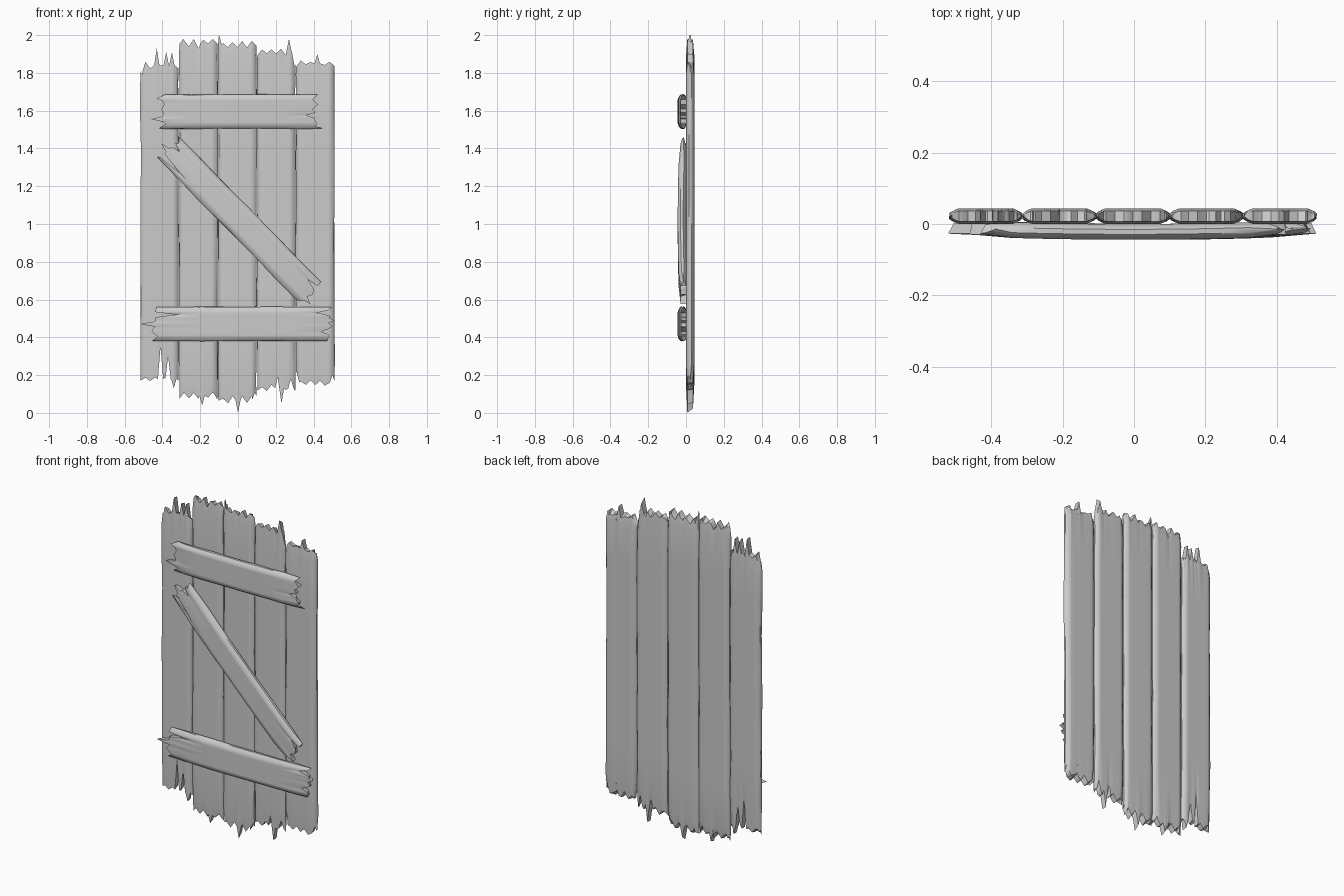
import bpy, bmesh, math, random
from mathutils import Vector

random.seed(4)
cube = bpy.data.objects.get("Cube")
if cube:
    bpy.data.objects.remove(cube)

wood = bpy.data.materials.new("grey_wood")
wood.use_nodes = True
GREY = (0.6, 0.6, 0.6, 1)
wood.diffuse_color = GREY
wood.node_tree.nodes["Principled BSDF"].inputs["Base Color"].default_value = GREY

THICKNESS = 0.044
STEPS = 7


def broken_end(left, right, base, spikes):
    """Ragged outline: a zigzag around the base, with spikes or notches (across, tip)."""
    count = round((right - left) / 2.6)
    points = []
    for i in range(count + 1):
        v = left + (right - left) * i / count
        if all(abs(v - s) > 1.7 for s, tip in spikes):
            zigzag = 1 if i % 2 else -1
            points.append((v, base + zigzag * random.uniform(0.5, 2)))
    for s, tip in spikes:
        points.append((s, tip))
        for shoulder in (s - 1.4, s + 1.4):
            if all(abs(shoulder - other) > 1.2 for other, t in spikes):
                points.append((shoulder, base))
    return sorted(points)


def sample(points, v):
    """Height of a broken end at v across the board."""
    if v <= points[0][0]:
        return points[0][1]
    for (a, p), (b, q) in zip(points, points[1:]):
        if v <= b:
            return p + (q - p) * (v - a) / (b - a)
    return points[-1][1]


def board(name, origin, along, across, span, low, high, front_y, bow=0.0):
    """Rounded board with splintered ends; measures across and along are in hundredths."""
    left, right = span
    low = broken_end(left, right, *low)
    high = broken_end(left, right, *high)
    cols = {p[0] for p in low + high if left <= p[0] <= right}
    for inset in (0, 0.5, 1.2, 3):
        cols |= {left + inset, right - inset}
    cols = sorted(cols)
    inner_low = max(p[1] for p in low) + 4
    inner_high = min(p[1] for p in high) - 4
    bm = bmesh.new()

    def face_grid(y_face, inward, jitter):
        grid = []
        for r in range(STEPS + 3):
            t = r / (STEPS + 2)
            end = r in (0, STEPS + 2)
            wobble = random.uniform(-0.3, 0.3)
            row = []
            for v in cols:
                if r == 0:
                    s = sample(low, v) + random.uniform(0, jitter)
                elif end:
                    s = sample(high, v) - random.uniform(0, jitter)
                else:
                    s = inner_low + (inner_high - inner_low) * (r - 1) / STEPS
                d = min(v - left, right - v)
                inset = 0.015 * max(0, 1 - d / 3) ** 2 + (0.007 if end else 0)
                y = y_face + inward * inset + bow * (2 * t - 1) ** 2
                w = v + (wobble if d < 1 and not end else 0)
                p = origin + along * s / 100 + across * w / 100
                row.append(bm.verts.new((p.x, y, p.y)))
            grid.append(row)
        return grid

    def strip(a, b):
        for i in range(len(a) - 1):
            bm.faces.new((a[i], a[i + 1], b[i + 1], b[i]))

    front = face_grid(front_y, 1, 0)
    back = face_grid(front_y + THICKNESS, -1, 2.5)
    for grid in (front, back):
        for a, b in zip(grid, grid[1:]):
            strip(a, b)
    # Close the broken ends and the long edges
    for r in (0, -1):
        strip(front[r], back[r])
        strip([row[r] for row in front], [row[r] for row in back])
    bmesh.ops.recalc_face_normals(bm, faces=bm.faces)
    mesh = bpy.data.meshes.new(name)
    bm.to_mesh(mesh)
    bm.free()
    mesh.materials.append(wood)
    obj = bpy.data.objects.new(name, mesh)
    bpy.context.collection.objects.link(obj)
    bpy.ops.object.select_all(action="DESELECT")
    obj.select_set(True)
    bpy.context.view_layer.objects.active = obj
    bpy.ops.object.shade_smooth_by_angle(angle=math.radians(40))


X, Z = Vector((1, 0)), Vector((0, 1))


# Upright planks: width, bottom end, top end
def plank(name, span, bottom, top):
    board(name, Vector((0, 0)), Z, X, span, bottom, top, 0.0)


plank("far_right_plank", (-51.5, -31.5),
      (18, [(-41, 35), (-37, 30), (-34, 13)]),
      (184, [(-51, 179), (-43, 193), (-38, 191), (-35, 191)]))
plank("right_plank", (-31, -10.8), (9, [(-19, 4)]), (196, [(-29, 198), (-21, 193)]))
plank("middle_plank", (-10.4, 9.8), (7, [(0, 0), (9, 11)]), (195, [(-10, 200)]))
plank("left_plank", (10.2, 30.3), (13, [(21, 19), (23, 5), (28, 18)]),
      (191, [(27, 198), (30, 183)]))
plank("far_left_plank", (30.8, 51), (16, [(31, 22), (50, 20)]), (185, [(42, 190)]))

# Cross bars: right end, left end
BAR = (-9, 9)
board("upper_bar", Vector((0, 1.595)), X, Z, BAR,
      (-40, [(-4, -46), (7, -43)]), (41, [(-9, 45), (-2, 36)]), -THICKNESS, 0.008)
board("lower_bar", Vector((0, 0.47)), X, Z, BAR,
      (-44, [(0, -52), (5, -33)]), (48, [(-4, 44), (2, 51), (6, 42)]), -THICKNESS, 0.01)

# Diagonal brace
slope = math.radians(-45.6)
down = Vector((math.cos(slope), math.sin(slope)))
board("diagonal_brace", Vector((0, 1.04)), down, Vector((-down.y, down.x)), (-8.6, 7.2),
      (-51, [(-6, -38), (-2, -56), (2, -46)]), (56, [(-5, 60), (3, 50)]), -THICKNESS, 0.008)
